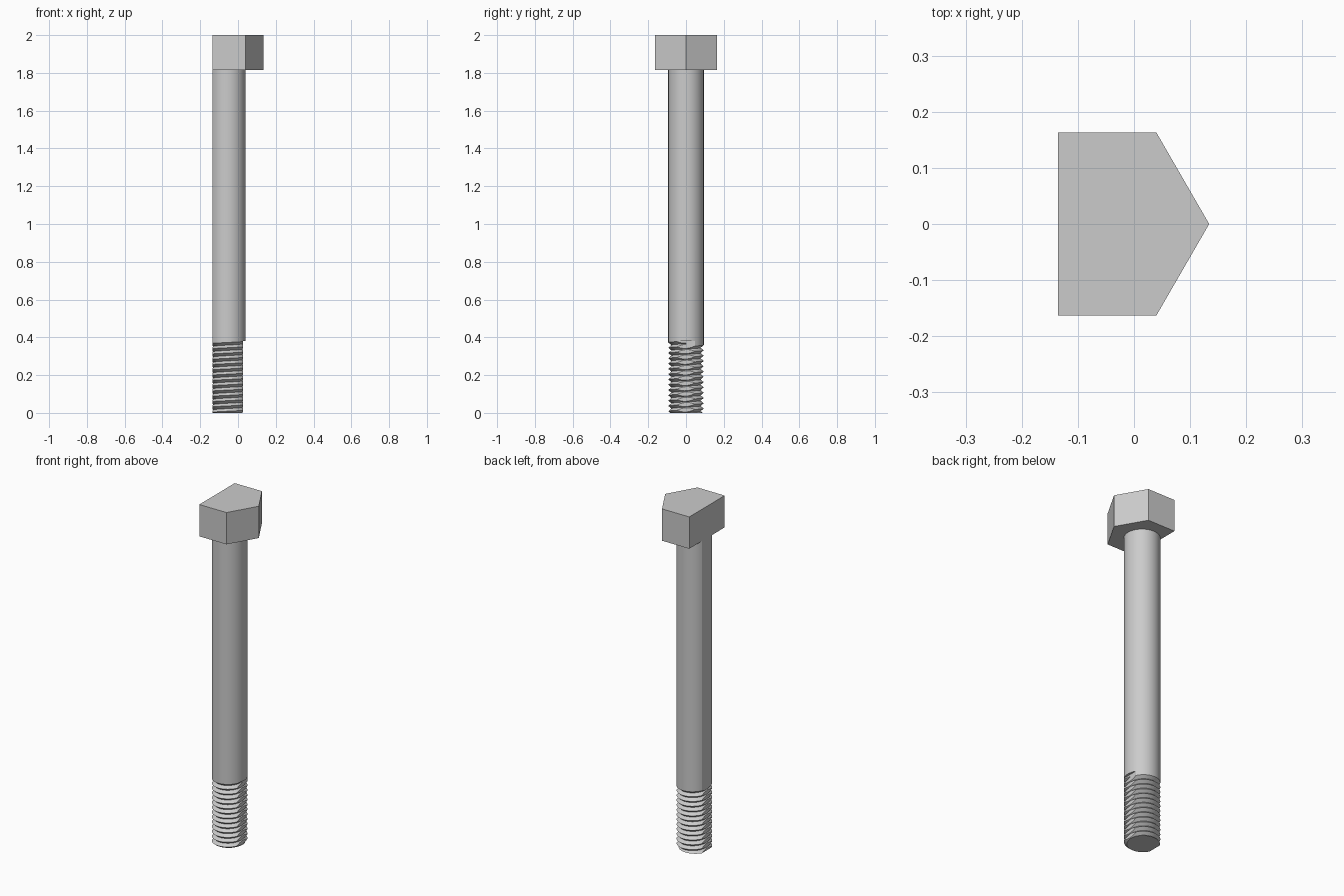
import bpy
import bmesh
import math

cube = bpy.data.objects.get("Cube")
if cube:
    bpy.data.objects.remove(cube, do_unlink=True)

AXIS_X = -0.054      # bolt axis
FLAT_X = -0.135      # long flat side
R_HEAD, R_SHANK, R_ROOT = 0.188, 0.094, 0.077
HEAD_Z, THREAD_Z, TOP = 1.815, 0.38, 2.0
PITCH, TURNS, N = 0.028, 15, 72

steel = bpy.data.materials.new("grey steel")
steel.use_nodes = True
grey = (0.6, 0.6, 0.6, 1)
steel.diffuse_color = grey
steel.node_tree.nodes["Principled BSDF"].inputs["Base Color"].default_value = grey


def make_object(name, bm):
    bmesh.ops.recalc_face_normals(bm, faces=bm.faces[:])
    mesh = bpy.data.meshes.new(name)
    bm.to_mesh(mesh)
    bm.free()
    mesh.materials.append(steel)
    ob = bpy.data.objects.new(name, mesh)
    bpy.context.collection.objects.link(ob)
    return ob


def prism(name, points, offset):
    """Extrude a closed outline along an offset."""
    bm = bmesh.new()
    face = bm.faces.new([bm.verts.new(p) for p in points])
    ext = bmesh.ops.extrude_face_region(bm, geom=[face])["geom"]
    bmesh.ops.translate(bm, vec=offset,
                        verts=[v for v in ext if isinstance(v, bmesh.types.BMVert)])
    return make_object(name, bm)


# Hexagonal head with one side sliced flat
hexagon = [(R_HEAD * math.cos(k * math.pi / 3), R_HEAD * math.sin(k * math.pi / 3))
           for k in range(-1, 2)]
half = R_HEAD * math.sin(math.pi / 3)
outline = [(AXIS_X + x, y, HEAD_Z) for x, y in hexagon]
outline += [(FLAT_X, half, HEAD_Z), (FLAT_X, -half, HEAD_Z)]
prism("bolt_head", outline, (0, 0, TOP - HEAD_Z))

# Threaded shank: one helical strip that runs out into a plain cylinder
bm = bmesh.new()
start = THREAD_Z - PITCH * (TURNS + 1)
M = TURNS * N


def helix_vert(i, radius, lift=0.0):
    a = 2 * math.pi * (i % N) / N
    return bm.verts.new((AXIS_X + radius * math.cos(a), radius * math.sin(a),
                         start + PITCH * i / N + lift))


crest = [helix_vert(i, R_SHANK) for i in range(M + N + 1)]
root = [helix_vert(i, R_ROOT, PITCH / 2) for i in range(M + 1)]
for i in range(M):
    bm.faces.new((crest[i], crest[i + 1], root[i + 1], root[i]))
    bm.faces.new((root[i], root[i + 1], crest[i + N + 1], crest[i + N]))
ring = []
for j in range(N):
    x, y, _ = crest[M + j].co
    ring.append(bm.verts.new((x, y, TOP)))
for j in range(N):
    wall = [ring[j], ring[(j + 1) % N], crest[M + j + 1], crest[M + j]]
    if j == 0:
        wall.append(crest[M + N])
    bm.faces.new(wall)
bm.faces.new((crest[M], root[M], crest[M + N]))
bm.faces.new(ring)
tip = bm.verts.new((AXIS_X, 0, start - 0.15))
lower = crest[:N + 1] + [root[0]]
for a, b in zip(lower, lower[1:] + lower[:1]):
    bm.faces.new((a, b, tip))
shank = make_object("threaded_shank", bm)

# Trim the shank to length, with flats on both sides of the thread
thread_flat = 2 * AXIS_X - FLAT_X
side = [(FLAT_X, 0), (thread_flat, 0), (thread_flat, THREAD_Z),
        (0.3, THREAD_Z), (0.3, HEAD_Z), (FLAT_X, HEAD_Z)]
trim = prism("trim_envelope", [(x, -0.3, z) for x, z in side], (0, 0.6, 0))
trim.hide_render = True
mod = shank.modifiers.new("trim", 'BOOLEAN')
mod.operation, mod.solver, mod.object = 'INTERSECT', 'EXACT', trim
bpy.ops.object.select_all(action='DESELECT')
bpy.context.view_layer.objects.active = shank
shank.select_set(True)
bpy.ops.object.modifier_apply(modifier=mod.name)
bpy.data.objects.remove(trim, do_unlink=True)
bpy.ops.object.shade_smooth_by_angle(angle=math.radians(25))
